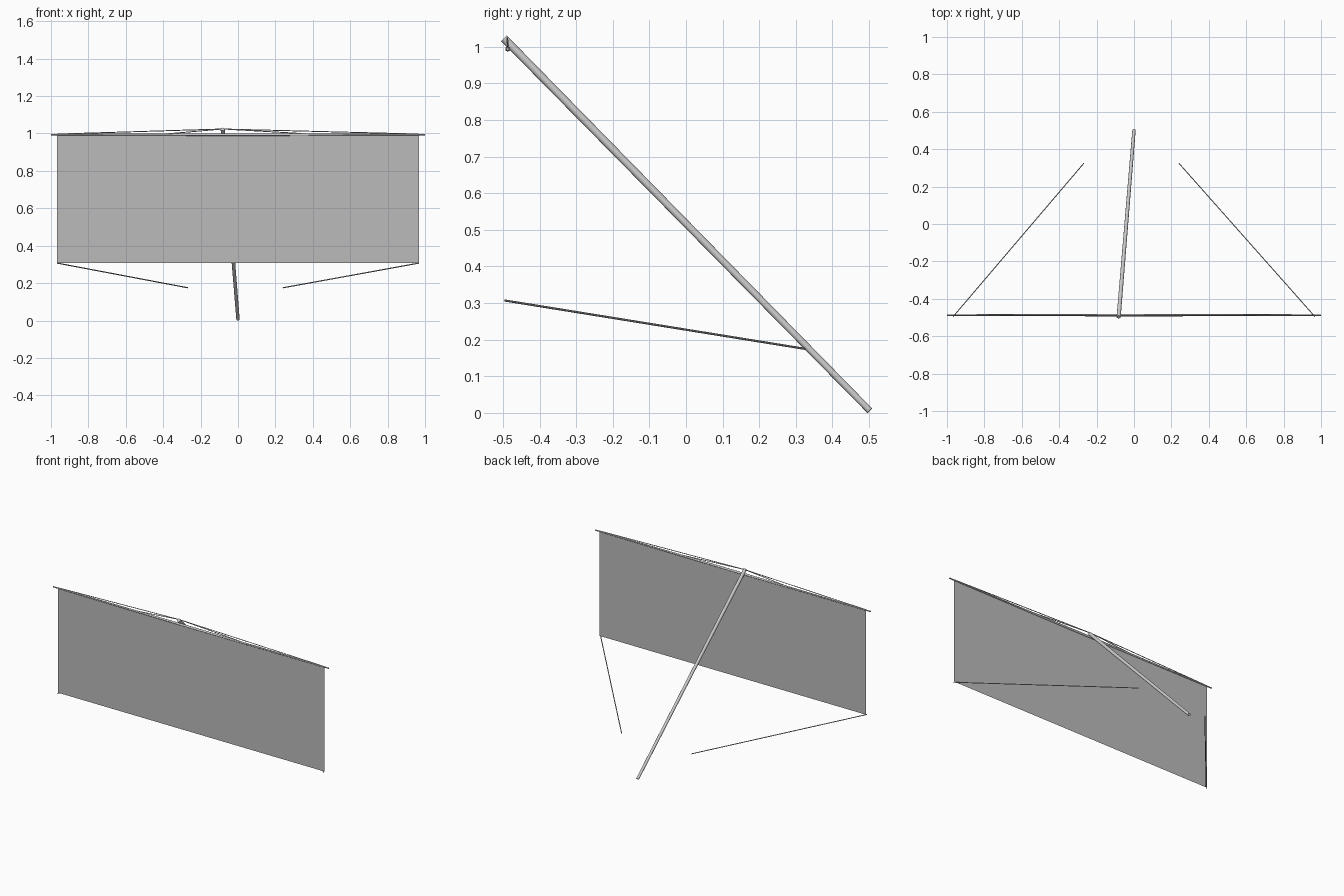
import bpy, bmesh
from mathutils import Vector

if "Cube" in bpy.data.objects:
    bpy.data.objects.remove(bpy.data.objects["Cube"])


def material(name, value):
    m = bpy.data.materials.new(name)
    m.diffuse_color = (value, value, value, 1)
    m.use_nodes = True
    m.node_tree.nodes["Principled BSDF"].inputs["Base Color"].default_value = m.diffuse_color
    return m


spar_mat = material("light_grey_wood", 0.6)
sail_mat = material("grey_canvas", 0.5)
rope_mat = material("grey_rope", 0.5)


def finish(name, bm, mat):
    mesh = bpy.data.meshes.new(name)
    bm.to_mesh(mesh)
    bm.free()
    mesh.materials.append(mat)
    ob = bpy.data.objects.new(name, mesh)
    bpy.context.collection.objects.link(ob)
    return ob


def rod(name, a, b, r1, r2, mat, sides=8):
    """Tapered rod running from a to b."""
    a, b = Vector(a), Vector(b)
    bm = bmesh.new()
    bmesh.ops.create_cone(bm, cap_ends=True, segments=sides,
                          radius1=r1, radius2=r2, depth=(b - a).length)
    for f in bm.faces:
        f.smooth = len(f.verts) == 4 and sides > 6
    ob = finish(name, bm, mat)
    ob.rotation_mode = 'QUATERNION'
    ob.rotation_quaternion = (b - a).to_track_quat('Z', 'Y')
    ob.location = (a + b) / 2
    return ob


Y = -0.487        # plane of the sail
TOP = 0.994       # height of the yard
HEAD = (-0.082, -0.488, 1.024)

# Slanting mast
rod("mast", (0, 0.502, 0.006), (-0.082, -0.497, 1.023), 0.009, 0.011, spar_mat, 12)

# Yard, tapering from the middle to both ends
for side, label in ((-1, "left"), (1, "right")):
    rod("yard_" + label, (0, Y, TOP), (side, Y, TOP), 0.007, 0.004, spar_mat)

# Flat sail
bm = bmesh.new()
bm.faces.new([bm.verts.new(p) for p in
              ((-0.967, Y, 0.308), (0.967, Y, 0.308),
               (0.967, Y, TOP), (-0.967, Y, TOP))])
finish("sail", bm, sail_mat)

# Ropes: two lifts to the mast head and one sheet from each lower corner
for side, label, end_x in ((-1, "left", -0.268), (1, "right", 0.24)):
    rod("outer_lift_" + label, HEAD, (side * 0.965, Y, TOP + 0.003),
        0.0025, 0.0025, rope_mat, 6)
    rod("inner_lift_" + label, HEAD, (side * 0.39, Y, TOP + 0.003),
        0.0025, 0.0025, rope_mat, 6)
    rod("sheet_" + label, (side * 0.967, -0.495, 0.307), (end_x, 0.325, 0.175),
        0.003, 0.003, rope_mat, 6)
